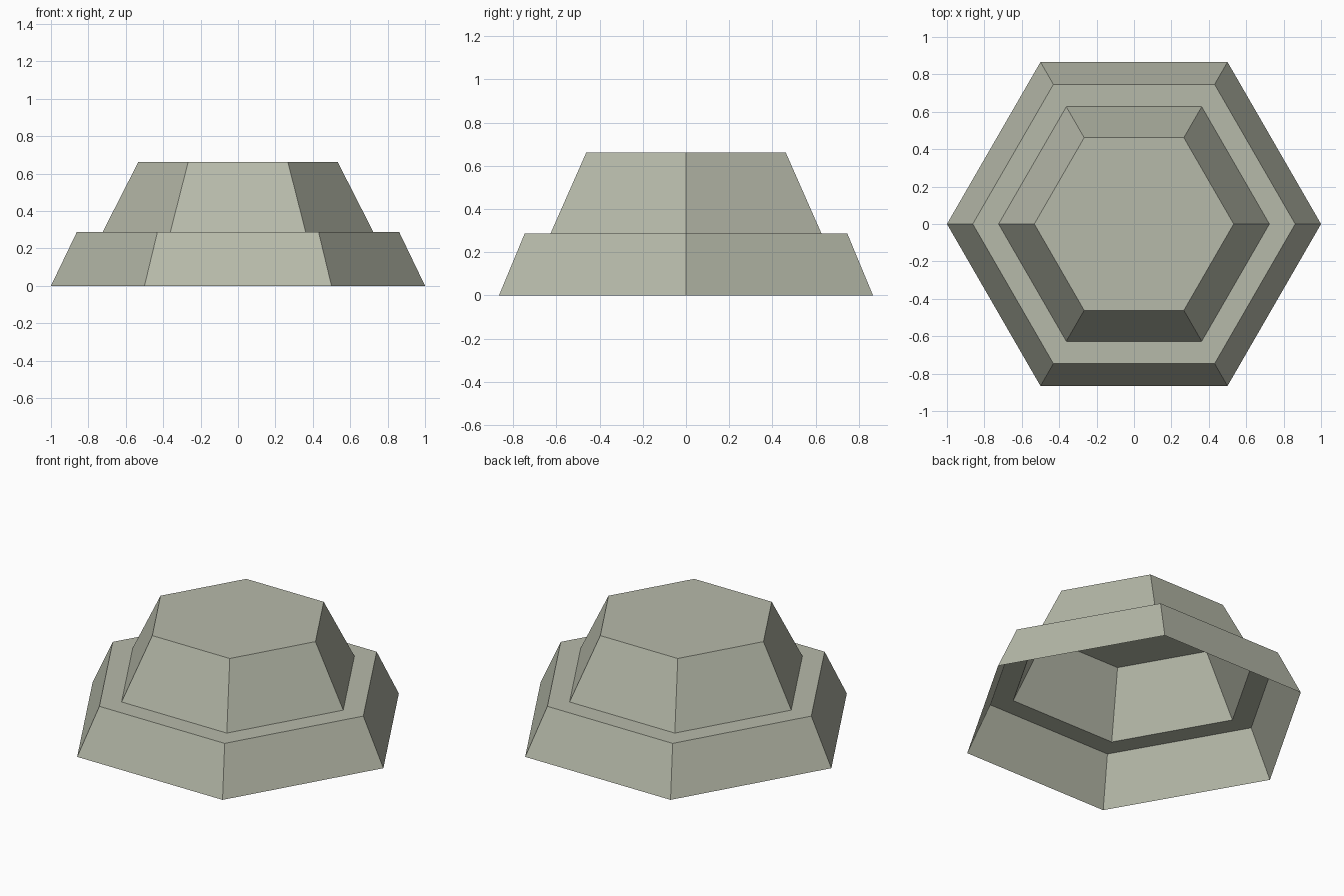
import bpy, bmesh, math

if "Cube" in bpy.data.objects:
    bpy.data.objects.remove(bpy.data.objects["Cube"])

SIDES = 6

stone = bpy.data.materials.new("pale grey green")
stone.diffuse_color = (0.47, 0.49, 0.40, 1.0)
stone.use_nodes = True
stone.node_tree.nodes["Principled BSDF"].inputs["Base Color"].default_value = stone.diffuse_color


def ring(bm, radius, z):
    """Hexagonal loop of vertices with corners on the x axis."""
    return [bm.verts.new((radius * math.cos(i * math.tau / SIDES),
                          radius * math.sin(i * math.tau / SIDES), z))
            for i in range(SIDES)]


# Profile from the open bottom rim up: lower slope, ledge, upper slope
profile = [(1.0, 0.0), (0.862, 0.287), (0.724, 0.287), (0.533, 0.662)]

bm = bmesh.new()
rings = [ring(bm, r, z) for r, z in profile]
for low, high in zip(rings, rings[1:]):
    for i in range(SIDES):
        j = (i + 1) % SIDES
        bm.faces.new((low[i], low[j], high[j], high[i]))

# Flat top cap; the underside stays open and hollow
bm.faces.new(rings[-1])

mesh = bpy.data.meshes.new("stepped_hexagon_shell")
bm.to_mesh(mesh)
bm.free()
mesh.materials.append(stone)
shell = bpy.data.objects.new("stepped_hexagon_shell", mesh)
bpy.context.collection.objects.link(shell)
